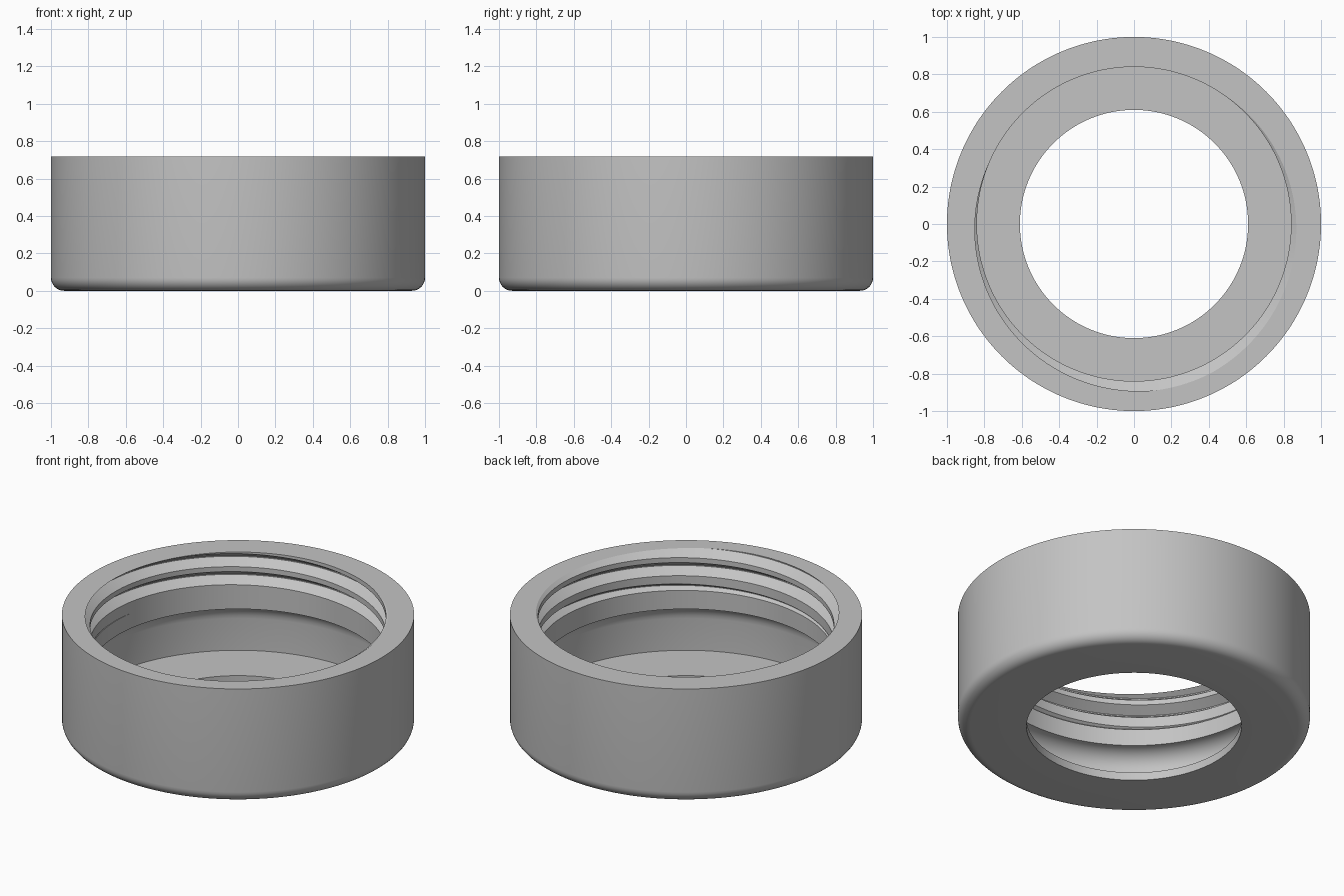
import bpy, bmesh, math

if "Cube" in bpy.data.objects:
    bpy.data.objects.remove(bpy.data.objects["Cube"])

SEGMENTS = 240
HEIGHT = 0.717
BORE = 0.84           # bore radius between thread grooves
DEPTH = 0.057         # groove depth
HALF_WIDTH = 0.041    # half the groove width at the bore
PITCH = 0.113


def arc(r, z, radius, start, end, steps=8):
    """Points of a corner arc in the (radius, height) plane."""
    angles = [math.radians(start + (end - start) * i / steps) for i in range(steps + 1)]
    return [(r + radius * math.cos(a), z + radius * math.sin(a)) for a in angles]


def groove(angle):
    """Cross-section of the helical groove; it fades in at its lower end."""
    zc = 0.669 + PITCH * (angle - 135) / 360
    f = min(1, max(0, (angle + 550) / 280))
    return [(BORE, zc - HALF_WIDTH * f), (BORE + DEPTH * f, zc - 0.003 * f),
            (BORE + DEPTH * f, zc + 0.003 * f), (BORE, zc + HALF_WIDTH * f)]


def trim(points):
    """Stop the thread profile where it meets the top rim."""
    out = [points[0]]
    for (r0, z0), (r1, z1) in zip(points, points[1:]):
        if z1 <= HEIGHT:
            out.append((r1, z1))
        elif z0 < HEIGHT:
            out.append((r0 + (r1 - r0) * (HEIGHT - z0) / (z1 - z0), HEIGHT))
        else:
            out.append(out[-1])
    return out


# Shell: outer wall, rounded base edge, floor with hole, undercut chamber
shell = [(1, HEIGHT)] + arc(0.93, 0.07, 0.07, 0, -90)
shell += [(0.61, 0), (0.61, 0.05), (0.95, 0.05)] + arc(0.84, 0.25, 0.11, 0, 90)

bm = bmesh.new()
columns = []
for i in range(SEGMENTS + 1):
    deg = 360 * i / SEGMENTS
    thread = [(BORE, 0.36)]
    for turn in range(-2, 2):
        thread += groove(deg + 360 * turn)
    thread.append((BORE, HEIGHT + 0.3))
    profile = shell + trim(thread)[1:]
    a = math.radians(deg)
    columns.append([bm.verts.new((r * math.cos(a), r * math.sin(a), z)) for r, z in profile])

# Skin neighbouring cross-sections, then weld the seam and trimmed points
for a, b in zip(columns, columns[1:]):
    for j in range(len(a)):
        k = (j + 1) % len(a)
        bm.faces.new((a[j], a[k], b[k], b[j]))
bmesh.ops.remove_doubles(bm, verts=bm.verts, dist=1e-5)
bmesh.ops.dissolve_degenerate(bm, edges=bm.edges, dist=1e-5)
bmesh.ops.recalc_face_normals(bm, faces=bm.faces)

mesh = bpy.data.meshes.new("threaded_ring_cap")
bm.to_mesh(mesh)
bm.free()
cap = bpy.data.objects.new("threaded_ring_cap", mesh)
bpy.context.collection.objects.link(cap)

grey = bpy.data.materials.new("light grey")
grey.diffuse_color = (0.55, 0.55, 0.55, 1)
grey.use_nodes = True
grey.node_tree.nodes["Principled BSDF"].inputs["Base Color"].default_value = grey.diffuse_color
mesh.materials.append(grey)

bpy.context.view_layer.objects.active = cap
cap.select_set(True)
bpy.ops.object.shade_smooth_by_angle(angle=math.radians(25))
